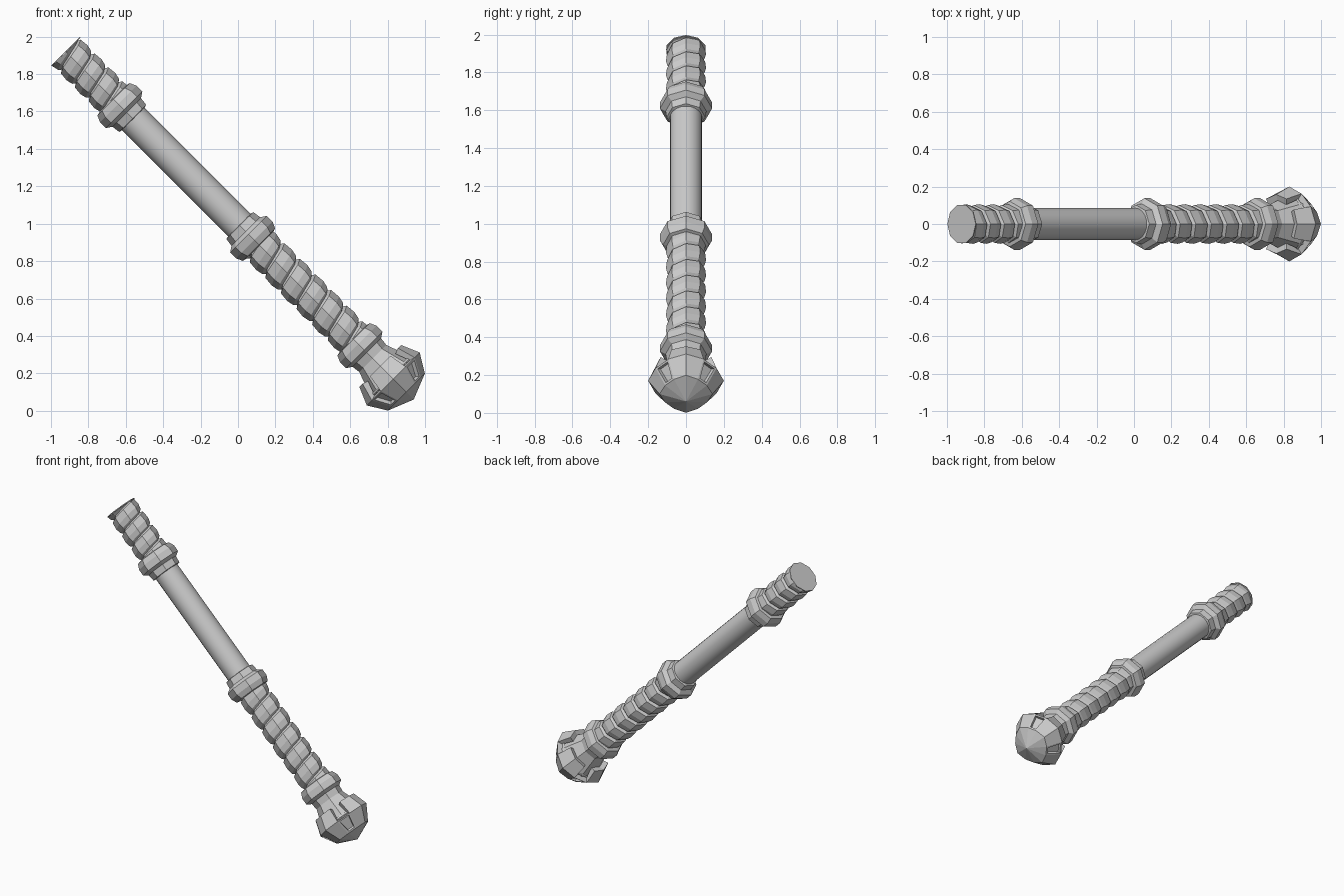
import bpy, bmesh, math
from mathutils import Matrix, Vector

if "Cube" in bpy.data.objects:
    bpy.data.objects.remove(bpy.data.objects["Cube"])

# Local frame: z runs down the staff from its top cap, x points up-right, y to the front
R = math.sqrt(0.5)
FRAME = Matrix(((R, 0, R, -0.92), (0, -1, 0, 0), (R, 0, -R, 1.92), (0, 0, 0, 1)))


def finish(bm, name):
    bmesh.ops.remove_doubles(bm, verts=bm.verts, dist=0.0005)
    bmesh.ops.recalc_face_normals(bm, faces=bm.faces)
    me = bpy.data.meshes.new(name)
    bm.to_mesh(me)
    bm.free()
    me.transform(FRAME)
    ob = bpy.data.objects.new(name, me)
    bpy.context.collection.objects.link(ob)
    return ob


def polar(r, a, s):
    return Vector((r * math.cos(a), r * math.sin(a), s))


def lathe(name, profile, sides, caps=True):
    """Revolve (s, r) pairs around the staff axis."""
    bm = bmesh.new()
    rings = [[bm.verts.new(polar(r, math.tau * i / sides, s)) for i in range(sides)]
             for s, r in profile]
    for a, b in zip(rings, rings[1:]):
        for i in range(sides):
            j = (i + 1) % sides
            bm.faces.new((a[i], a[j], b[j], b[i]))
    if caps:
        bm.faces.new(rings[0])
        bm.faces.new(rings[-1])
    return finish(bm, name)


def wrap(name, s0, s1, pitch, sides=8):
    """Spiral wrapped grip: one turn's profile swept along a helix, clamped at both ends."""
    profile = [(0.0, 0.084), (0.10, 0.101), (0.55, 0.106), (0.88, 0.098), (1.0, 0.084)]
    turns = math.ceil((s1 - s0) / pitch) + 1
    bm = bmesh.new()
    rows = []
    for k in range(turns * sides + 1):
        base = s0 - pitch + pitch * k / sides
        rows.append([bm.verts.new(polar(r, math.tau * k / sides,
                                        min(max(base + f * pitch, s0), s1)))
                     for f, r in profile])
    for a, b in zip(rows, rows[1:]):
        for i in range(len(profile) - 1):
            quad = (a[i], a[i + 1], b[i + 1], b[i])
            # skip strips squashed flat by the clamp
            if max(v.co.z for v in quad) - min(v.co.z for v in quad) > 1e-5:
                bm.faces.new(quad)
    bmesh.ops.delete(bm, geom=[v for v in bm.verts if not v.link_faces], context='VERTS')
    return finish(bm, name)


# Shaft
shaft = lathe("shaft", [(0.40, 0.085), (1.42, 0.085)], 20)
bpy.context.view_layer.objects.active = shaft
shaft.select_set(True)
bpy.ops.object.shade_smooth_by_angle(angle=math.radians(30))

# Wrapped grips and end cap
wrap("upper_grip", 0.0, 0.39, 0.105)
wrap("lower_grip", 1.42, 2.21, 0.118)
lathe("end_cap", [(-0.003, 0.107), (0.003, 0.107)], 10)

# Octagonal collars; the sign says which way the small rim faces
COLLAR = [(-0.065, 0.10), (-0.06, 0.122), (-0.025, 0.138), (0.02, 0.138),
          (0.04, 0.108), (0.085, 0.102), (0.09, 0.08)]
for name, s, sign in (("upper_collar", 0.42, 1), ("middle_collar", 1.40, -1),
                      ("lower_collar", 2.235, 1)):
    lathe(name, [(s + sign * o, r) for o, r in COLLAR], 8)

# Head core and neck
lathe("head_core", [(2.20, 0.09), (2.30, 0.095), (2.37, 0.12), (2.47, 0.155), (2.54, 0.10)], 8)

# Head shell: four lobes, four notches above, four square recesses below
bm = bmesh.new()
rings = []
for s, lobe, side in ((2.376, 0.158, 0.155), (2.475, 0.20, 0.187), (2.574, 0.14, 0.127)):
    rings.append([bm.verts.new(polar(side if i % 3 else lobe, math.tau * i / 12, s))
                  for i in range(12)])
tip = bm.verts.new((0, 0, 2.63))
recesses = []
for i in range(12):
    j = (i + 1) % 12
    if i % 3 != 1:
        bm.faces.new((rings[0][i], rings[0][j], rings[1][j], rings[1][i]))
    f = bm.faces.new((rings[1][i], rings[1][j], rings[2][j], rings[2][i]))
    if i % 3 == 1:
        recesses.append(f)
    bm.faces.new((rings[2][i], rings[2][j], tip))
bmesh.ops.recalc_face_normals(bm, faces=bm.faces)
if recesses[0].normal.dot(recesses[0].calc_center_median() - Vector((0, 0, 2.47))) < 0:
    bmesh.ops.reverse_faces(bm, faces=bm.faces)
bmesh.ops.inset_individual(bm, faces=recesses, thickness=0.016, depth=0)
bmesh.ops.inset_individual(bm, faces=recesses, thickness=0.002, depth=-0.022)
head = finish(bm, "head_shell")
solid = head.modifiers.new("thickness", 'SOLIDIFY')
solid.thickness = 0.035
solid.offset = -1
